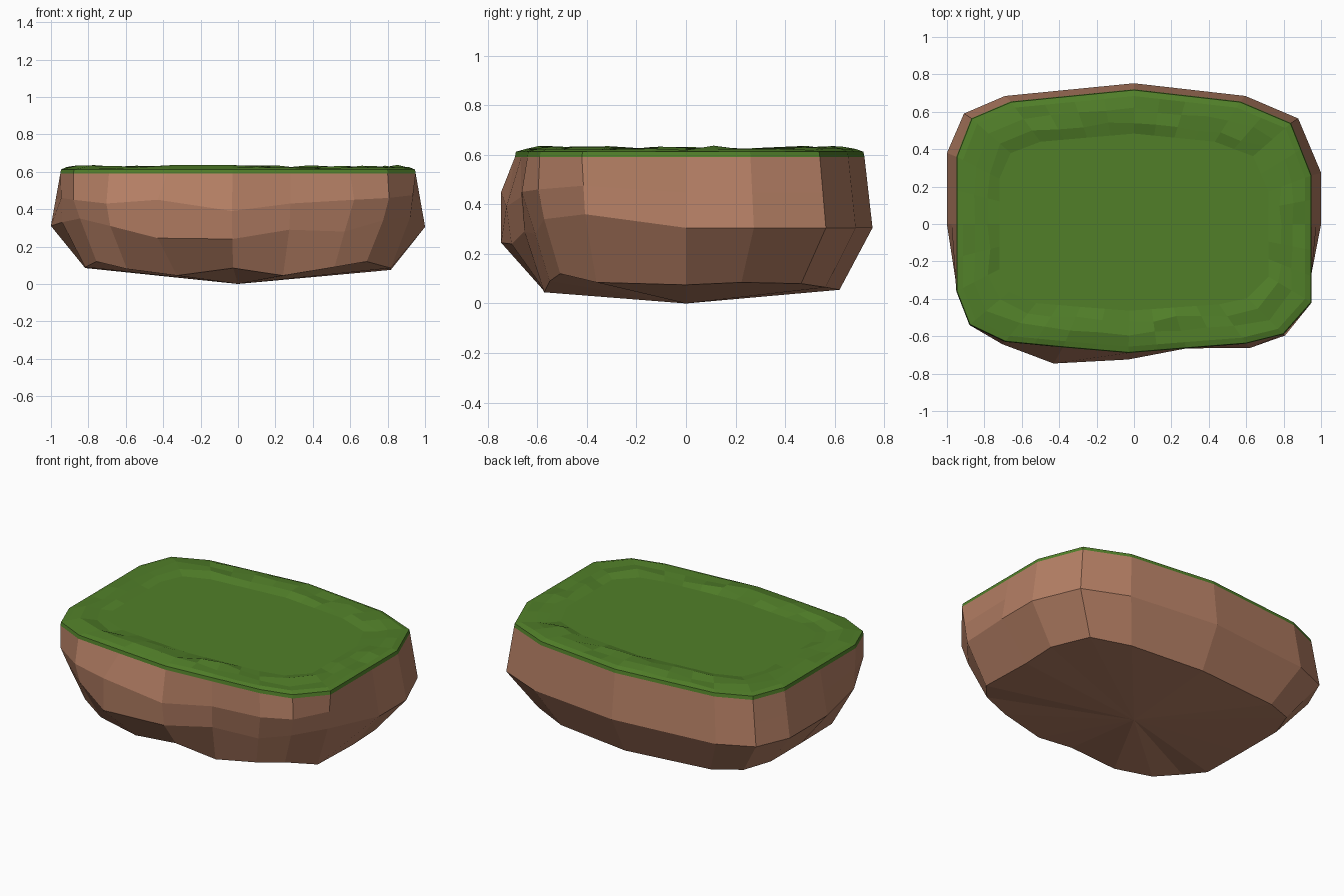
import bpy, bmesh, random
from mathutils import Vector

if "Cube" in bpy.data.objects:
    bpy.data.objects.remove(bpy.data.objects["Cube"])

random.seed(4)
TOP = 0.59


def material(name, rgb):
    m = bpy.data.materials.new(name)
    m.diffuse_color = (*rgb, 1)
    m.use_nodes = True
    m.node_tree.nodes["Principled BSDF"].inputs["Base Color"].default_value = m.diffuse_color
    return m


def make_object(name, rings, end_points, mat):
    """Skin closed rings (bottom to top); fan each end to a point, or cap it."""
    bm = bmesh.new()
    loops = [[bm.verts.new(p) for p in r] for r in rings]
    n = len(loops[0])
    for a, b in zip(loops, loops[1:]):
        for i in range(n):
            j = (i + 1) % n
            bm.faces.new((a[i], a[j], b[j], b[i]))
    for loop, tip in zip((loops[0], loops[-1]), end_points):
        if tip is None:
            bm.faces.new(loop)
        else:
            v = bm.verts.new(tip)
            for i in range(n):
                bm.faces.new((loop[i], loop[(i + 1) % n], v))
    bmesh.ops.recalc_face_normals(bm, faces=bm.faces)
    me = bpy.data.meshes.new(name)
    bm.to_mesh(me)
    bm.free()
    me.materials.append(mat)
    ob = bpy.data.objects.new(name, me)
    bpy.context.collection.objects.link(ob)
    return ob


# Columns around the rim: rim x, rim y, belly scale, belly z, bottom z
cols = [
    (.95, .26, 1.053, .305, .085), (.84, .54, 1.045, .305, .08),
    (.57, .655, 1.045, .305, .065), (0, .72, 1.045, .305, .055),
    (-.66, .655, 1.045, .305, .065), (-.87, .565, 1.045, .31, .08),
    (-.95, .36, 1.053, .31, .085), (-.95, 0, 1.053, .31, .085),
    (-.95, -.36, .99, .33, .09), (-.88, -.54, .96, .35, .12),
    (-.69, -.63, .99, .31, .08), (-.38, -.66, 1.13, .245, .045),
    (-.03, -.69, 1.02, .24, .085), (.28, -.665, .98, .29, .045),
    (.6, -.64, .95, .28, .09), (.8, -.59, .97, .34, .12),
    (.95, -.42, .97, .36, .085), (.95, 0, 1.053, .305, .075),
]
# Extra rock ledge on the front columns: index -> scale, z
ledge = {9: (1.0, .45), 10: (1.02, .43), 11: (1.13, .45), 12: (1.05, .39),
         13: (1.0, .43), 14: (1.035, .45), 15: (1.01, .46)}

# Earth chunk
bottom, belly, upper, rim = [], [], [], []
for i, (x, y, s, z, bz) in enumerate(cols):
    bottom.append((x * .86, y * .86, bz))
    belly.append((x * s, y * s, z))
    us, uz = ledge.get(i, ((1 + s) / 2, (TOP + z) / 2))
    upper.append((x * us, y * us, uz))
    rim.append((x, y, TOP))
make_object("earth_chunk", [bottom, belly, upper, rim], [(0, 0, 0), None],
            material("earth brown", (.46, .212, .128)))

# Grass cap: rim subdivided, with a bumpy border around a flat centre
fine = []
for i, p in enumerate(rim):
    a, b = Vector(p), Vector(rim[(i + 1) % len(rim)])
    steps = max(1, round((b - a).length / .16))
    fine += [a.lerp(b, k / steps) for k in range(steps)]


def grass_ring(inset, z, bump=0, wobble=0):
    ring = []
    for p in fine:
        d = inset + random.uniform(-wobble, wobble)
        # same inset distance along x and y, scaled to the half sizes
        ring.append((p.x * (1 - d / .95), p.y * (1 - d / .7),
                     z + random.uniform(-bump, bump)))
    return ring


rings = [grass_ring(0, TOP), grass_ring(.004, .612), grass_ring(.035, .622, .004),
         grass_ring(.10, .626, .012, .012), grass_ring(.17, .621, .013, .012),
         grass_ring(.23, .612)]
make_object("grass_cap", rings, [None, None],
            material("grass green", (.082, .212, .022)))
